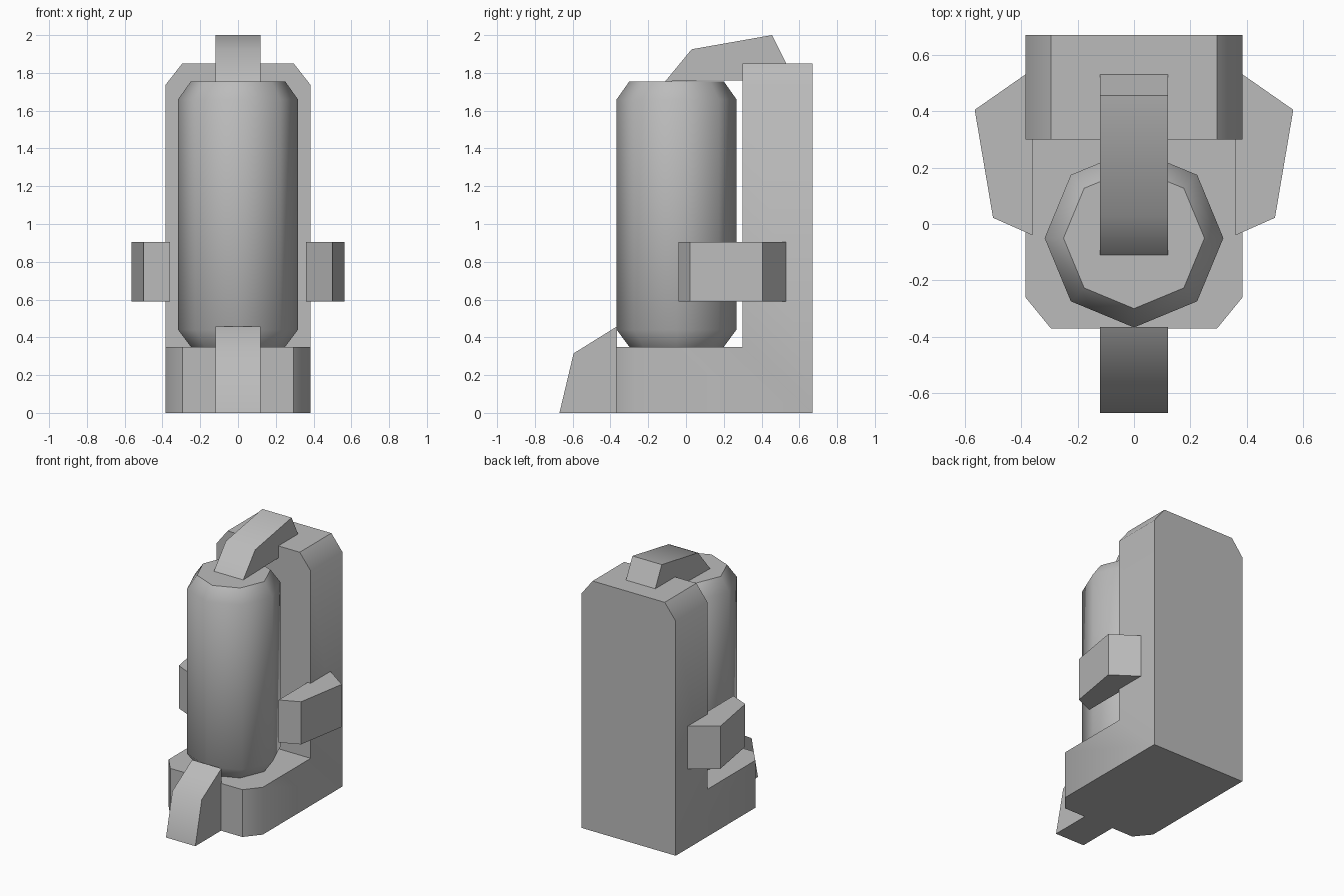
import bpy, bmesh, math
from mathutils import Vector

cube = bpy.data.objects.get("Cube")
if cube:
    bpy.data.objects.remove(cube, do_unlink=True)

# Single plain grey for every part
GREY = (0.5, 0.5, 0.5, 1.0)
grey = bpy.data.materials.new("plain_grey")
grey.use_nodes = True
grey.diffuse_color = GREY
bsdf = grey.node_tree.nodes["Principled BSDF"]
bsdf.inputs["Base Color"].default_value = GREY


def finish(bm, name):
    """Turn a bmesh into a grey object, smooth over its shallow edges."""
    bmesh.ops.recalc_face_normals(bm, faces=bm.faces[:])
    mesh = bpy.data.meshes.new(name)
    bm.to_mesh(mesh)
    bm.free()
    mesh.materials.append(grey)
    obj = bpy.data.objects.new(name, mesh)
    bpy.context.collection.objects.link(obj)
    bpy.ops.object.select_all(action='DESELECT')
    obj.select_set(True)
    bpy.context.view_layer.objects.active = obj
    bpy.ops.object.shade_smooth_by_angle(angle=math.radians(48))
    return obj


def prism(points, direction):
    """Extrude a flat outline along a direction."""
    bm = bmesh.new()
    face = bm.faces.new([bm.verts.new(p) for p in points])
    ext = bmesh.ops.extrude_face_region(bm, geom=[face])
    moved = [g for g in ext["geom"] if isinstance(g, bmesh.types.BMVert)]
    bmesh.ops.translate(bm, verts=moved, vec=Vector(direction))
    return bm


def side_prism(profile, half_width):
    """Extrude a side profile of (y, z) points across x."""
    return prism([(-half_width, y, z) for y, z in profile], (2 * half_width, 0, 0))


def slice_off(bm, point, normal):
    """Cut away one corner and cap the cut."""
    geom = bm.verts[:] + bm.edges[:] + bm.faces[:]
    cut = bmesh.ops.bisect_plane(bm, geom=geom, plane_co=point,
                                 plane_no=normal, clear_outer=True)
    edges = [g for g in cut["geom_cut"] if isinstance(g, bmesh.types.BMEdge)]
    bmesh.ops.edgenet_fill(bm, edges=edges)


# L-shaped holder: base and back plate, with chamfered corners
holder = side_prism([(-0.37, 0), (0.67, 0), (0.67, 1.85), (0.3, 1.85),
                     (0.3, 0.35), (-0.37, 0.35)], 0.385)
for s in (-1, 1):
    slice_off(holder, (s * 0.385, -0.26, 0), (s * 0.11, -0.09, 0))
    slice_off(holder, (s * 0.385, 0, 1.735), (s * 0.115, 0, 0.09))
finish(holder, "holder_body")

# Eight-sided canister with tapered ends
canister = bmesh.new()
rings = []
for radius, z in [(0.25, 0.35), (0.317, 0.44), (0.317, 1.66), (0.25, 1.755)]:
    rings.append([canister.verts.new((radius * math.cos(i * math.pi / 4),
                                      radius * math.sin(i * math.pi / 4) - 0.05, z))
                  for i in range(8)])
for low, high in zip(rings, rings[1:]):
    for i in range(8):
        j = (i + 1) % 8
        canister.faces.new((low[i], low[j], high[j], high[i]))
canister.faces.new(rings[0])
canister.faces.new(rings[-1])
finish(canister, "canister")

# Clips over the top and at the front foot
finish(side_prism([(-0.11, 1.755), (0.03, 1.925), (0.455, 2.0),
                   (0.575, 1.76), (0.135, 1.76)], 0.12), "top_clip")
finish(side_prism([(-0.67, 0), (-0.595, 0.315), (-0.365, 0.458),
                   (-0.365, 0)], 0.12), "front_clip")

# Clips on both sides
for side, s in (("left", 1), ("right", -1)):
    outline = [(0.36, -0.04), (0.5, 0.022), (0.565, 0.405), (0.36, 0.548)]
    finish(prism([(s * x, y, 0.59) for x, y in outline], (0, 0, 0.315)),
           side + "_side_clip")
